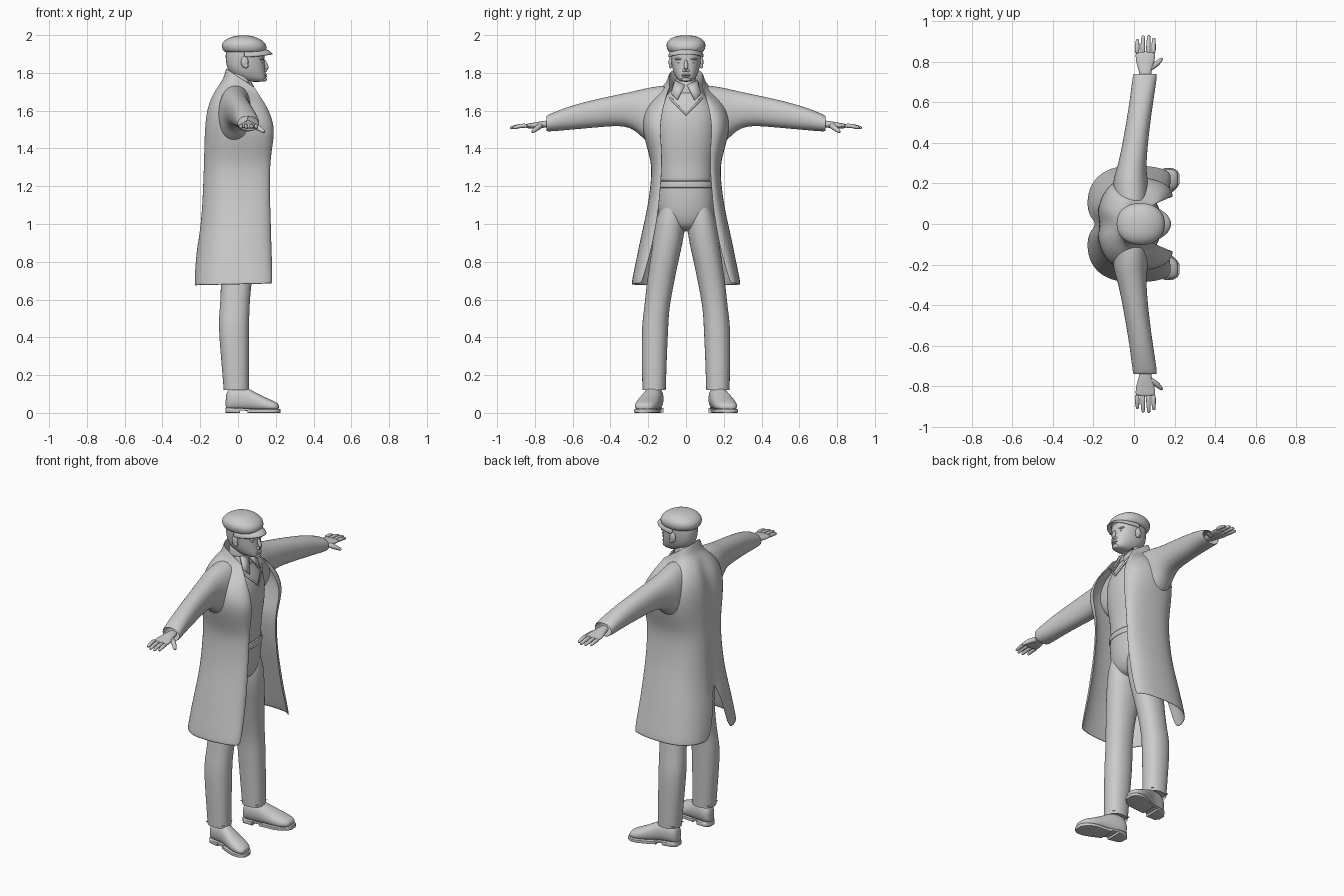
import bpy, bmesh
from math import cos, sin, pi, copysign
from mathutils import Vector


def finish(name, verts, faces, mirror=False, thick=0, sub=2, angle=0.9):
    me = bpy.data.meshes.new(name)
    me.from_pydata(verts, [], faces)
    bm = bmesh.new()
    bm.from_mesh(me)
    bmesh.ops.recalc_face_normals(bm, faces=bm.faces)
    bm.to_mesh(me)
    bm.free()
    ob = bpy.data.objects.new(name, me)
    bpy.context.collection.objects.link(ob)
    if mirror:
        m = ob.modifiers.new("mirror", 'MIRROR')
        m.use_axis = (False, True, False)
    if thick:
        s = ob.modifiers.new("thickness", 'SOLIDIFY')
        s.thickness = thick
        s.offset = 0
    if sub:
        ob.modifiers.new("smooth", 'SUBSURF').levels = sub
        ob.modifiers["smooth"].render_levels = sub
    bpy.ops.object.select_all(action='DESELECT')
    bpy.context.view_layer.objects.active = ob
    ob.select_set(True)
    bpy.ops.object.shade_smooth_by_angle(angle=angle)
    return ob


def spow(v, p):
    return copysign(abs(v) ** p, v)


def loft(name, secs, axis='z', p=0.9, n=16, caps=True, floor=None, **kw):
    """Sections are (position on axis, lo1, hi1, lo2, hi2) of a rounded ring."""
    verts, faces = [], []
    for s, a0, a1, b0, b1 in secs:
        for i in range(n):
            t = 2 * pi * i / n
            a = (a0 + a1) / 2 + (a1 - a0) / 2 * spow(cos(t), p)
            b = (b0 + b1) / 2 + (b1 - b0) / 2 * spow(sin(t), p)
            if floor is not None:
                b = max(b, floor)
            verts.append({'z': (a, b, s), 'y': (a, s, b), 'x': (s, a, b)}[axis])
    for r in range(len(secs) - 1):
        for i in range(n):
            j = (i + 1) % n
            faces.append((r*n + i, r*n + j, r*n + n + j, r*n + n + i))
    if caps:
        faces += [tuple(range(n)), tuple(range((len(secs) - 1) * n, len(secs) * n))]
    return finish(name, verts, faces, **kw)


def tube(name, pts, radii, n=8, **kw):
    """Round limb through a few points."""
    verts, faces = [], []
    pts = [Vector(q) for q in pts]
    for k, q in enumerate(pts):
        d = pts[min(k + 1, len(pts) - 1)] - pts[max(k - 1, 0)]
        u = d.cross(Vector((0, 0, 1))).normalized()
        v = d.cross(u).normalized()
        verts += [q + radii[k] * (u * cos(2*pi*i/n) + v * sin(2*pi*i/n)) for i in range(n)]
    for r in range(len(pts) - 1):
        faces += [(r*n + i, r*n + (i+1) % n, r*n + n + (i+1) % n, r*n + n + i) for i in range(n)]
    faces += [tuple(range(n)), tuple(range(len(verts) - n, len(verts)))]
    return finish(name, verts, faces, **kw)


def blob(name, loc, size, mirror=False):
    bm = bmesh.new()
    bmesh.ops.create_uvsphere(bm, u_segments=16, v_segments=10, radius=1)
    verts = [tuple(loc[k] + v.co[k] * size[k] for k in range(3)) for v in bm.verts]
    faces = [tuple(v.index for v in f.verts) for f in bm.faces]
    bm.free()
    return finish(name, verts, faces, mirror=mirror, sub=0)


# Coat: half shell from back seam to open front edge, mirrored
# rows: z back, z front, x back, y back (vent), y side, x front, y front
coat = [(.67, .68, -.23, .095, .288, .18, .235), (.80, .80, -.222, .055, .262, .178, .20),
        (.90, .90, -.212, .028, .242, .174, .175), (.99, .99, -.203, 0, .222, .172, .158),
        (1.10, 1.10, -.193, 0, .198, .168, .142), (1.22, 1.22, -.188, 0, .182, .166, .132),
        (1.32, 1.32, -.184, 0, .178, .168, .126), (1.42, 1.40, -.182, 0, .205, .178, .128),
        (1.53, 1.49, -.178, 0, .23, .192, .135), (1.62, 1.56, -.165, 0, .225, .178, .13),
        (1.69, 1.62, -.135, 0, .19, .15, .118), (1.74, 1.66, -.095, 0, .135, .125, .108),
        (1.77, 1.69, -.072, 0, .10, .105, .098), (1.825, 1.725, -.06, 0, .088, .085, .085)]
N = 15
verts, faces = [], []
for zb, zf, xb, yb, ym, xf, yf in coat:
    for i in range(N):
        t = pi * i / (N - 1)
        xe, ye = (xb, yb) if i <= N // 2 else (xf, yf)
        c, s = abs(cos(t)) ** .85, abs(sin(t)) ** .85
        x = -.01 + (xe + .01) * c + (.02 if i == 0 and yb == 0 and zb < 1.7 else 0)
        y = ye + (ym - ye) * s if 0 < i < N - 1 else ye
        verts.append((x, y, zb + (zf - zb) * (x - xb) / (xf - xb)))
for r in range(len(coat) - 1):
    faces += [(r*N + i, r*N + i + 1, r*N + N + i + 1, r*N + N + i) for i in range(N - 1)]
finish("coat", verts, faces, mirror=True, thick=.008)

# Sleeves
loft("sleeve", [(.11, -.10, .075, 1.44, 1.735), (.20, -.105, .07, 1.42, 1.722),
                (.25, -.09, .06, 1.485, 1.708), (.32, -.07, .06, 1.525, 1.692),
                (.45, -.045, .072, 1.515, 1.665), (.60, -.02, .092, 1.502, 1.628),
                (.70, -.008, .108, 1.493, 1.59), (.74, -.002, .112, 1.492, 1.57)],
     axis='y', caps=False, mirror=True, thick=.006)

# Hands
loft("palm", [(.70, .03, .085, 1.51, 1.55), (.75, .025, .085, 1.51, 1.548),
              (.79, .01, .10, 1.505, 1.54), (.83, .005, .108, 1.505, 1.533),
              (.85, .008, .105, 1.508, 1.53)], axis='y', mirror=True, n=12)
for k, (x, tip) in enumerate([(.015, .912), (.043, .93), (.071, .932), (.096, .918)]):
    tube(f"finger_{k + 1}", [(x, .835, 1.52), (x, .875, 1.521), (x + .002, tip - .01, 1.511),
                             (x + .002, tip, 1.508)], [.013, .0125, .010, .006], mirror=True, sub=1)
tube("thumb", [(.07, .765, 1.525), (.108, .785, 1.51), (.128, .805, 1.495), (.142, .817, 1.485)],
     [.019, .016, .012, .007], mirror=True, sub=1)

# Shirt, waist hem and neck
loft("shirt", [(1.215, -.12, .118, -.142, .142), (1.235, -.12, .12, -.144, .144),
               (1.32, -.12, .12, -.145, .145), (1.42, -.125, .135, -.16, .16),
               (1.53, -.13, .14, -.17, .17), (1.62, -.12, .123, -.16, .16),
               (1.68, -.08, .09, -.10, .10), (1.73, -.055, .068, -.065, .065)], n=20)
loft("neck", [(1.66, -.055, .07, -.06, .06), (1.74, -.05, .065, -.056, .056),
              (1.82, -.05, .07, -.056, .056)])
loft("shirt_collar", [(1.69, -.07, .088, -.075, .075), (1.755, -.056, .072, -.066, .066)],
     caps=False, thick=.006)
finish("collar_flap", [(.078, .006, 1.735), (.055, .06, 1.76), (.088, .078, 1.69),
                       (.112, .045, 1.655)], [(0, 1, 2, 3)], mirror=True, thick=.006, sub=0)
finish("neckline_trim", [(.139, 0, 1.585), (.139, 0, 1.572), (.108, .09, 1.665), (.108, .084, 1.675)],
       [(0, 1, 2, 3)], mirror=True, thick=.006, sub=0)

# Trousers
loft("trouser_hips", [(.965, -.05, .045, -.05, .05), (.99, -.10, .085, -.10, .10),
                      (1.05, -.135, .108, -.152, .152), (1.13, -.135, .118, -.155, .155),
                      (1.20, -.125, .12, -.148, .148), (1.232, -.123, .12, -.145, .145)], n=20)
loft("waistband", [(1.19, -.129, .124, -.151, .151), (1.228, -.127, .123, -.149, .149)],
     n=24, caps=False, thick=.006)
loft("trouser_leg", [(.12, -.077, .06, .106, .232), (.30, -.092, .06, .10, .236),
                     (.47, -.106, .06, .092, .236), (.55, -.098, .062, .088, .222),
                     (.67, -.09, .07, .066, .212), (.80, -.10, .09, .04, .192),
                     (.93, -.118, .104, .008, .174), (1.03, -.125, .105, .004, .16),
                     (1.10, -.10, .09, .02, .13)], caps=False, mirror=True)
finish("trouser_cuff_floor", [(-.07, .12, .135), (.05, .12, .135), (.05, .22, .135), (-.07, .22, .135)],
       [(0, 1, 2, 3)], mirror=True, sub=0)

# Shoes with sole and heel
loft("shoe", [(-.066, .145, .18, .02, .085), (-.055, .122, .205, .01, .125),
              (-.02, .115, .215, .01, .145), (.04, .125, .225, .01, .14),
              (.09, .135, .25, .005, .11), (.15, .145, .272, 0, .08),
              (.195, .165, .272, .005, .062), (.218, .19, .255, .015, .045)],
     axis='x', floor=.018, mirror=True)
loft("sole", [(.05, .135, .23, 0, .02), (.10, .14, .255, 0, .02), (.15, .143, .275, 0, .02),
              (.19, .158, .276, 0, .02), (.215, .182, .262, 0, .02), (.224, .2, .245, 0, .02)],
     axis='x', p=.25, mirror=True, sub=0)
loft("shank", [(-.03, .125, .21, .015, .026), (.06, .137, .23, .01, .024)],
     axis='x', p=.25, mirror=True, sub=0)
loft("heel", [(-.066, .14, .186, 0, .028), (-.05, .12, .207, 0, .028), (.01, .118, .22, 0, .026)],
     axis='x', p=.25, mirror=True, sub=0)

# Head and face
loft("head", [(1.752, .055, .14, -.026, .026), (1.765, .01, .151, -.046, .046),
              (1.79, -.035, .149, -.062, .062), (1.825, -.06, .145, -.074, .074),
              (1.87, -.067, .142, -.08, .08), (1.915, -.067, .144, -.083, .083),
              (1.955, -.05, .125, -.075, .075), (1.975, -.01, .08, -.04, .04)], n=20)
tube("nose", [(.136, 0, 1.872), (.146, 0, 1.845), (.154, 0, 1.82), (.15, 0, 1.806)],
     [.008, .011, .016, .011], sub=1)
blob("nostril", (.144, .011, 1.813), (.011, .009, .008), True)
blob("upper_lip", (.142, 0, 1.789), (.013, .025, .005))
blob("lower_lip", (.142, 0, 1.78), (.012, .021, .005))
blob("chin", (.135, 0, 1.765), (.018, .026, .012))
blob("eye", (.122, .032, 1.857), (.013, .015, .008), True)
blob("brow", (.125, .034, 1.873), (.014, .026, .006), True)
blob("ear", (.035, .081, 1.858), (.02, .011, .031), True)
blob("ear_lobe", (.043, .082, 1.838), (.012, .009, .014), True)

# Flat cap with brim
loft("cap", [(1.905, -.066, .14, -.086, .086), (1.918, -.08, .15, -.098, .098),
             (1.94, -.09, .155, -.106, .106), (1.965, -.082, .142, -.102, .102),
             (1.987, -.05, .105, -.078, .078), (1.999, .0, .06, -.035, .035)], n=20)
verts, faces = [], []
M = 13
for rx, ry, z in [(.10, .084, 1.925), (.135, .09, 1.913), (.155, .092, 1.893)]:
    for i in range(M):
        t = -pi / 2 + pi * i / (M - 1)
        verts.append((.03 + rx * cos(t), ry * sin(t), z + .004 * cos(t) - .012 * sin(t) ** 2))
for r in range(2):
    faces += [(r*M + i, r*M + i + 1, r*M + M + i + 1, r*M + M + i) for i in range(M - 1)]
finish("cap_brim", verts, faces, thick=.008, sub=1)
